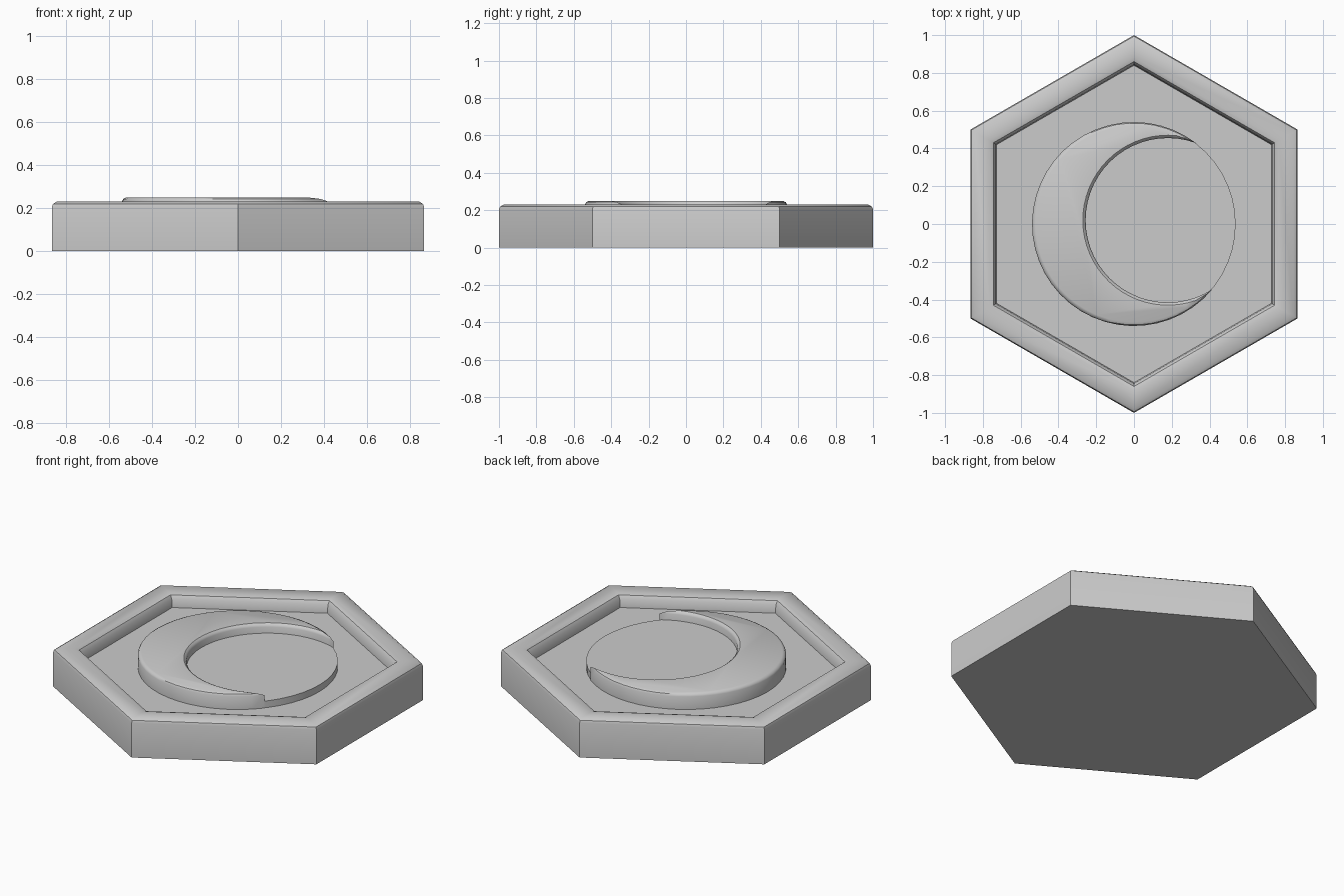
import bpy, bmesh
from math import sin, cos, pi, atan2, sqrt, radians

if "Cube" in bpy.data.objects:
    bpy.data.objects.remove(bpy.data.objects["Cube"])


def loft(name, rings):
    """Skin equal-length closed rings, with a cap at each end."""
    bm = bmesh.new()
    loops = [[bm.verts.new(p) for p in ring] for ring in rings]
    for a, b in zip(loops, loops[1:]):
        n = len(a)
        for i in range(n):
            j = (i + 1) % n
            bm.faces.new((a[i], a[j], b[j], b[i]))
    bm.faces.new(loops[0][::-1])
    bm.faces.new(loops[-1])
    bmesh.ops.recalc_face_normals(bm, faces=bm.faces[:])
    me = bpy.data.meshes.new(name)
    bm.to_mesh(me)
    bm.free()
    ob = bpy.data.objects.new(name, me)
    bpy.context.collection.objects.link(ob)
    bpy.ops.object.select_all(action='DESELECT')
    ob.select_set(True)
    bpy.context.view_layer.objects.active = ob
    bpy.ops.object.shade_smooth_by_angle(angle=radians(35))
    return ob


def polygon(n, r, z, start=0.0):
    return [(r * cos(start + 2 * pi * i / n), r * sin(start + 2 * pi * i / n), z)
            for i in range(n)]


def crescent(R, r, z, d=0.18, tilt=radians(6.4), n=36):
    """Circle R minus a circle r shifted by d along the tilted axis."""
    x = (R * R - r * r + d * d) / (2 * d)
    y = sqrt(R * R - x * x)
    a, b = atan2(y, x), atan2(y, x - d)
    pts = []
    for i in range(n + 1):                       # outer arc
        t = a + (2 * pi - 2 * a) * i / n
        pts.append((R * cos(t), R * sin(t)))
    for i in range(1, n):                        # inner arc back
        t = -b - (2 * pi - 2 * b) * i / n
        pts.append((d + r * cos(t), r * sin(t)))
    c, s = cos(tilt), sin(tilt)
    return [(px * c - py * s, px * s + py * c, z) for px, py in pts]


# Hexagonal tray with rounded rim and recessed floor
tray_profile = [(1, 0), (1, .205), (.994, .219), (.975, .23), (.885, .23),
                (.86, .222), (.845, .203), (.84, .155)]
loft("hexagon_tray", [polygon(6, r, z, pi / 2) for r, z in tray_profile])

# Flat round disc in the recess
loft("round_disc", [polygon(48, .538, z) for z in (.15, .195)])

# Raised crescent with a softened top edge
loft("raised_crescent", [crescent(.54, .435, .15), crescent(.54, .435, .232),
                         crescent(.534, .441, .243), crescent(.52, .45, .25)])
